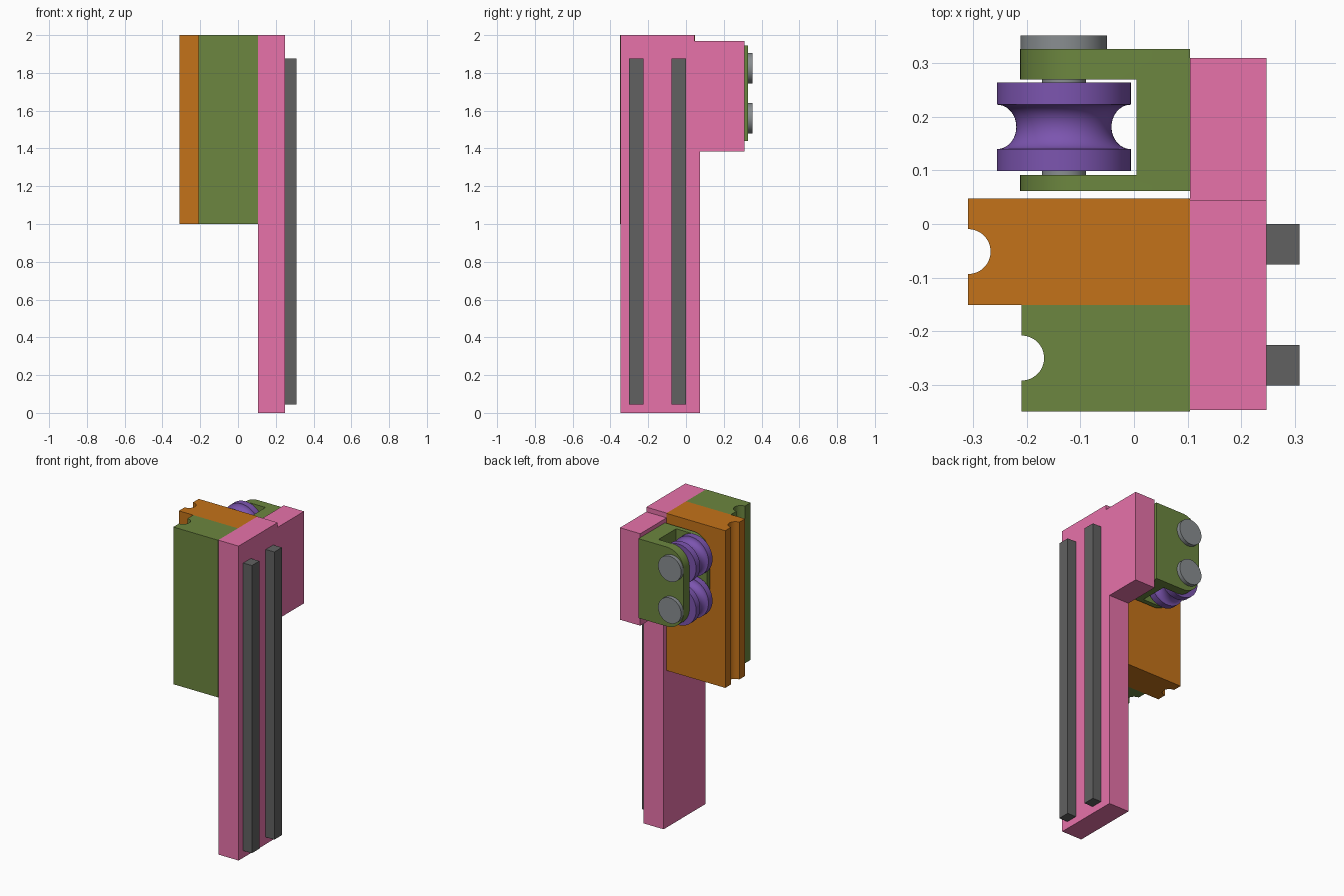
import bpy, bmesh
from math import sin, cos, pi, radians
from mathutils import Vector, Matrix

if "Cube" in bpy.data.objects:
    bpy.data.objects.remove(bpy.data.objects["Cube"])


def material(name, rgb):
    m = bpy.data.materials.new(name)
    m.diffuse_color = (*rgb, 1)
    m.use_nodes = True
    m.node_tree.nodes["Principled BSDF"].inputs["Base Color"].default_value = m.diffuse_color
    return m


PINK = material("pink", (0.80, 0.17, 0.40))
GREEN = material("green", (0.15, 0.24, 0.05))
ORANGE = material("orange", (0.55, 0.17, 0.01))
PURPLE = material("purple", (0.20, 0.09, 0.43))
DARK = material("dark_grey", (0.12, 0.12, 0.12))
GREY = material("grey", (0.25, 0.27, 0.28))


def finish(name, bm, mat):
    bmesh.ops.recalc_face_normals(bm, faces=bm.faces)
    me = bpy.data.meshes.new(name)
    bm.to_mesh(me)
    bm.free()
    me.materials.append(mat)
    ob = bpy.data.objects.new(name, me)
    bpy.context.collection.objects.link(ob)
    bpy.ops.object.select_all(action='DESELECT')
    ob.select_set(True)
    bpy.context.view_layer.objects.active = ob
    bpy.ops.object.shade_smooth_by_angle(angle=radians(30))
    return ob


def prism(points, offset):
    """Closed profile swept along offset."""
    bm = bmesh.new()
    face = bm.faces.new([bm.verts.new(p) for p in points])
    new = bmesh.ops.extrude_face_region(bm, geom=[face])["geom"]
    bmesh.ops.translate(bm, vec=Vector(offset),
                        verts=[v for v in new if isinstance(v, bmesh.types.BMVert)])
    return bm


def lathe(name, profile, x, z, mat):
    """Profile of (radius, y) spun around a y axis through x, z."""
    bm = bmesh.new()
    vs = [bm.verts.new((x + r, y, z)) for r, y in profile]
    es = [bm.edges.new(p) for p in zip(vs, vs[1:])]
    bmesh.ops.spin(bm, geom=vs + es, cent=(x, 0, z), axis=(0, 1, 0),
                   angle=2 * pi, steps=64, use_merge=True)
    bmesh.ops.remove_doubles(bm, verts=bm.verts, dist=1e-5)
    return finish(name, bm, mat)


def grooved_block(name, x0, y0, y1, mat, r=0.042):
    """Block with a half-round groove down its -x face."""
    yc = (y0 + y1) / 2
    arc = [(x0 + r * sin(pi * i / 24), yc + r * cos(pi * i / 24), 1) for i in range(25)]
    pts = [(x0, y0, 1), (0.105, y0, 1), (0.105, y1, 1), (x0, y1, 1)] + arc
    finish(name, prism(pts, (0, 0, 1)), mat)


# Back board with raised side tab
board = [(-0.348, 0), (0.075, 0), (0.075, 1.385), (0.31, 1.385),
         (0.31, 1.97), (0.045, 1.97), (0.045, 2), (-0.348, 2)]
finish("back_board", prism([(0.105, y, z) for y, z in board], (0.143, 0, 0)), PINK)

# Two vertical rails on the outer face
for i, y in enumerate((-0.302, -0.076)):
    rect = [(0.248, y, 0.045), (0.309, y, 0.045), (0.309, y, 1.875), (0.248, y, 1.875)]
    finish(f"rail_{i + 1}", prism(rect, (0, 0.076, 0)), DARK)

# Grooved blocks
grooved_block("short_grooved_block", -0.21, -0.35, -0.151, GREEN)
grooved_block("long_grooved_block", -0.31, -0.151, 0.048, ORANGE)

# U-shaped roller bracket with rounded arm corners
u = [(0.105, 0.062), (0.105, 0.327), (-0.213, 0.327), (-0.213, 0.27),
     (0.005, 0.27), (0.005, 0.092), (-0.213, 0.092), (-0.213, 0.062)]
bm = prism([(x, y, 1.44) for x, y in u], (0, 0, 0.505))
corners = [e for e in bm.edges
           if all(v.co.x < -0.2 for v in e.verts)
           and abs(e.verts[0].co.z - e.verts[1].co.z) < 1e-4]
bmesh.ops.bevel(bm, geom=corners, offset=0.12, segments=14, profile=0.5, affect='EDGES')
finish("roller_bracket", bm, GREEN)

# Rollers with concave treads, and their headed pins
groove = [(0.125 - 0.036 * sin(pi * i / 24), 0.1815 - 0.0415 * cos(pi * i / 24))
          for i in range(25)]
roller = [(0, 0.099), (0.125, 0.099)] + groove + [(0.125, 0.264), (0, 0.264)]
pin = [(0, 0.065), (0.041, 0.065), (0.041, 0.327), (0.081, 0.327), (0.081, 0.352), (0, 0.352)]
for label, z in (("lower", 1.56), ("upper", 1.825)):
    lathe(label + "_roller", roller, -0.131, z, PURPLE)
    lathe(label + "_pin", pin, -0.131, z, GREY)
